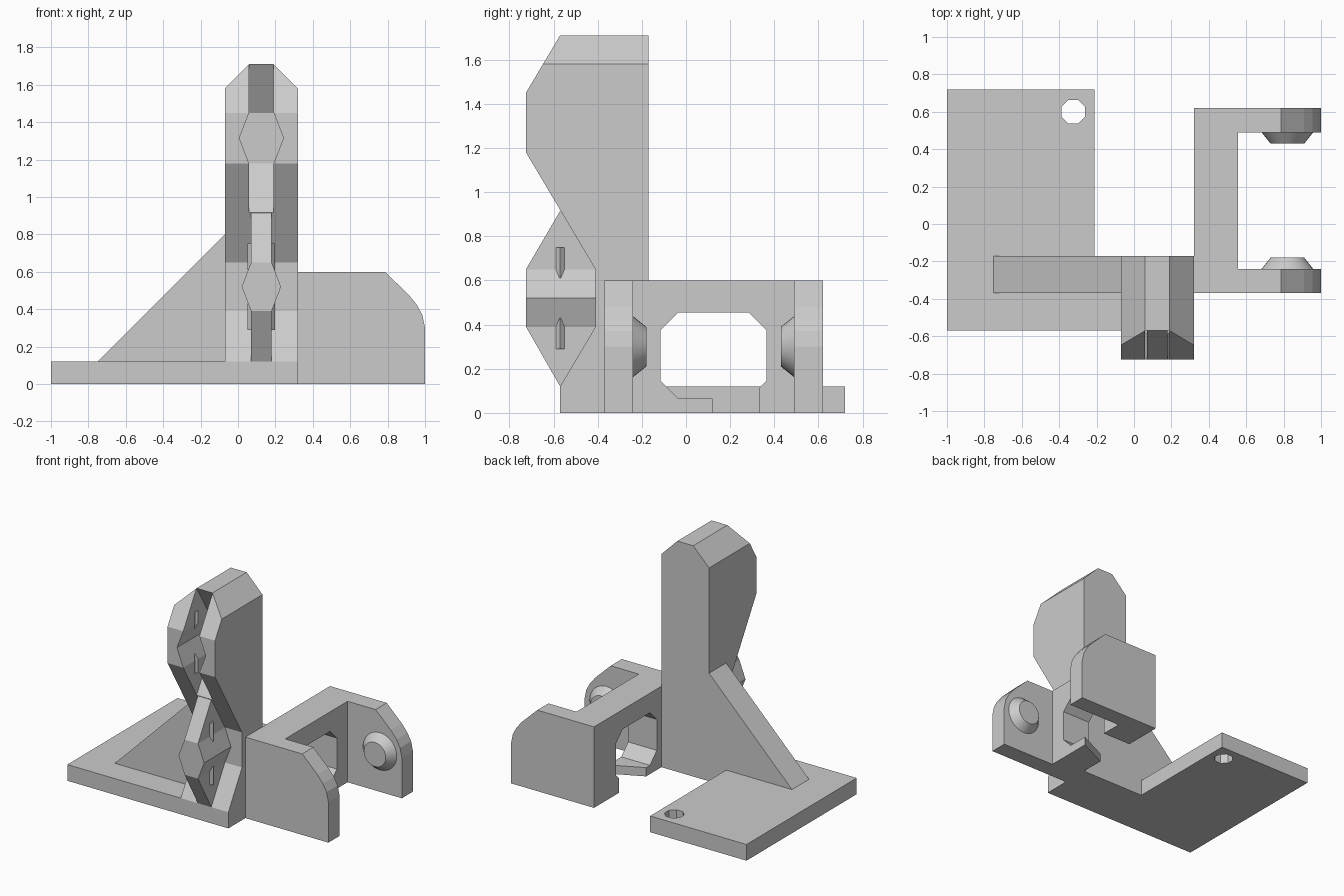
import bpy, bmesh, math

if "Cube" in bpy.data.objects:
    bpy.data.objects.remove(bpy.data.objects["Cube"])

grey = bpy.data.materials.new("plain_grey")
grey.diffuse_color = (0.6, 0.6, 0.6, 1)
grey.use_nodes = True
grey.node_tree.nodes["Principled BSDF"].inputs["Base Color"].default_value = grey.diffuse_color


def finish(name, bm):
    bmesh.ops.recalc_face_normals(bm, faces=bm.faces[:])
    me = bpy.data.meshes.new(name)
    bm.to_mesh(me)
    bm.free()
    me.materials.append(grey)
    ob = bpy.data.objects.new(name, me)
    bpy.context.collection.objects.link(ob)
    return ob


def prism(name, pts, axis, a, b):
    """Extrude a 2D outline along an axis from a to b."""
    place = {"x": lambda p, t: (t, p[0], p[1]),
             "y": lambda p, t: (p[0], t, p[1]),
             "z": lambda p, t: (p[0], p[1], t)}[axis]
    bm = bmesh.new()
    lo = [bm.verts.new(place(p, a)) for p in pts]
    hi = [bm.verts.new(place(p, b)) for p in pts]
    bm.faces.new(lo)
    bm.faces.new(hi)
    for i in range(len(pts)):
        j = (i + 1) % len(pts)
        bm.faces.new((lo[i], lo[j], hi[j], hi[i]))
    return finish(name, bm)


def loft(name, stations, cx, y_end):
    """Stack of rectangles: (z, y, half width), each reaching to y_end."""
    bm = bmesh.new()
    rings = [[bm.verts.new(v) for v in ((cx - w, y, z), (cx + w, y, z),
                                       (cx + w, y_end, z), (cx - w, y_end, z))]
             for z, y, w in stations]
    bm.faces.new(rings[0])
    bm.faces.new(rings[-1])
    for r, s in zip(rings, rings[1:]):
        for i in range(4):
            j = (i + 1) % 4
            bm.faces.new((r[i], r[j], s[j], s[i]))
    return finish(name, bm)


def cut(ob, cutter):
    m = ob.modifiers.new("cut", "BOOLEAN")
    m.operation, m.solver, m.object = "DIFFERENCE", "EXACT", cutter
    cutter.hide_render = True
    cutter.hide_set(True)


# Base plate with an eight-sided screw hole
plate = prism("base_plate", [(-1, -0.57), (0.32, -0.57), (0.32, -0.17),
                             (-0.21, -0.17), (-0.21, 0.72), (-1, 0.72)], "z", 0, 0.12)
hole = [(-0.325 + 0.068 * math.cos(math.pi * (k + 0.5) / 4),
         0.60 + 0.068 * math.sin(math.pi * (k + 0.5) / 4)) for k in range(8)]
cut(plate, prism("hole_cutter", hole, "z", -0.1, 0.3))

# Sloping rib beside the column
prism("side_rib", [(-0.75, 0.12), (-0.07, 0.12), (-0.07, 0.80)], "y", -0.37, -0.17)

# Column: bulge above, recess below, bevelled top
CX = 0.125
column = prism("column", [(-0.17, 0.12), (-0.17, 1.71), (-0.57, 1.71), (-0.725, 1.45),
                          (-0.725, 1.18), (-0.41, 0.65), (-0.41, 0.39), (-0.57, 0.12)],
               "x", -0.07, 0.32)
for side, s in (("left", -1), ("right", 1)):
    tri = [(CX + s * 0.065, 1.71), (CX + s * 0.195, 1.58), (CX + s * 0.3, 1.475),
           (CX + s * 0.3, 1.8), (CX + s * 0.065, 1.8)]
    cut(column, prism(side + "_bevel_cutter", tri, "y", -0.9, 0))

# Matching groove in the bulge, and tooth in the recess
cut(column, loft("groove_cutter", [(0.915, -0.57, 0.066), (1.18, -0.41, 0.066),
                                   (1.315, -0.41, 0.118), (1.45, -0.41, 0.066),
                                   (1.72, -0.576, 0.066)], CX, -0.85))
loft("tooth", [(0.12, -0.57, 0.055), (0.39, -0.725, 0.055), (0.52, -0.725, 0.105),
               (0.65, -0.725, 0.055), (0.915, -0.57, 0.055)], CX, -0.35)


# Small pointed ridges on the tooth, and notches for them in the groove
def diamond(name, w, z0, z1):
    return prism(name, [(CX - w, -0.57), (CX, -0.65), (CX + w, -0.57), (CX, -0.49)],
                 "z", z0, z1)


for tag, z in (("lower", 0.29), ("upper", 0.61)):
    diamond(tag + "_ridge", 0.073, z, z + 0.14)
for tag, z in (("lower", 1.08), ("upper", 1.40)):
    cut(column, diamond(tag + "_notch_cutter", 0.086, z, z + 0.14))

# Bracket web with an eight-sided window and a split lower bar
web = prism("bracket_web", [(-0.37, 0), (0.62, 0), (0.62, 0.6), (-0.37, 0.6)],
            "x", 0.32, 0.555)
cut(web, prism("window_cutter", [(-0.035, 0.065), (0.285, 0.065), (0.365, 0.145),
                                 (0.365, 0.375), (0.285, 0.455), (-0.035, 0.455),
                                 (-0.115, 0.375), (-0.115, 0.145)], "x", 0.2, 0.7))
cut(web, prism("slot_cutter", [(0.30, 0.0), (0.575, 0.13), (0.575, 0.33), (0.30, 0.33)],
               "z", -0.1, 0.15))

# Bracket arms with rounded upper corner, each with a conical peg inside
arm = [(0.555, 0), (1, 0), (1, 0.30), (0.985, 0.37), (0.955, 0.425),
       (0.91, 0.48), (0.785, 0.6), (0.555, 0.6)]
for side, y0, y1, inner, s in (("front", -0.37, -0.24, -0.24, 1),
                               ("back", 0.49, 0.62, 0.49, -1)):
    prism(side + "_arm", arm, "y", y0, y1)
    bpy.ops.mesh.primitive_cone_add(vertices=32, radius1=0.138, radius2=0.09, depth=0.06,
                                    location=(0.82, inner + s * 0.03, 0.30),
                                    rotation=(-s * math.pi / 2, 0, 0))
    peg = bpy.context.object
    peg.name = side + "_peg"
    peg.data.materials.append(grey)
    bpy.ops.object.shade_smooth_by_angle()
